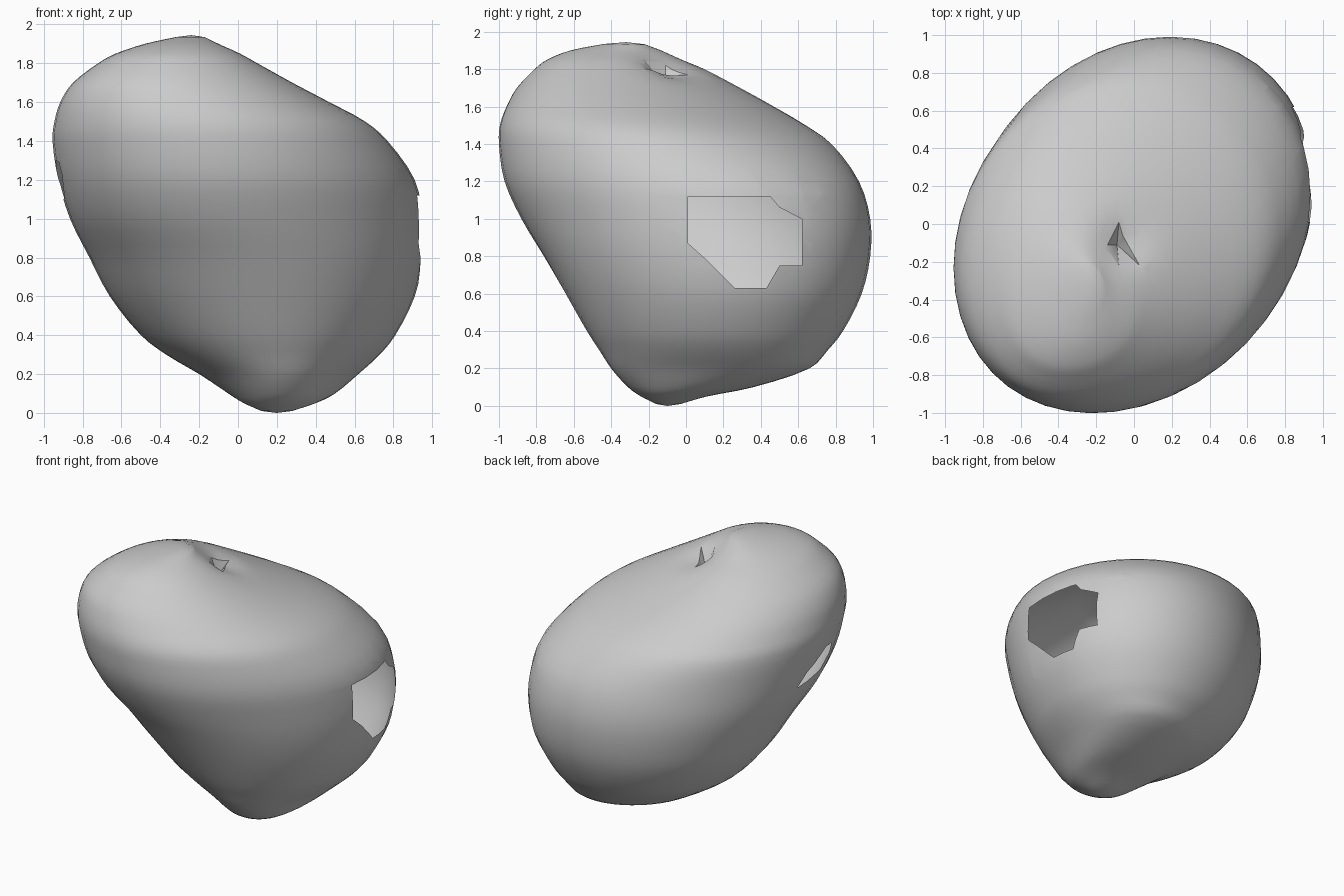
import bpy, bmesh, math
from mathutils import Vector
from mathutils.geometry import intersect_point_tri_2d, tessellate_polygon

if "Cube" in bpy.data.objects:
    bpy.data.objects.remove(bpy.data.objects["Cube"])

# Horizontal slices: z, x min, x max, y min, y max, skew of the front left half, skew of the back right half
SLICES = [
    (0.01, 0.12, 0.28, -0.16, -0.03, 0.0, 0.0),
    (0.05, 0.03, 0.40, -0.24, 0.11, 0.0, 0.1),
    (0.10, -0.05, 0.50, -0.31, 0.36, 0.0, 0.2),
    (0.20, -0.20, 0.62, -0.40, 0.66, -0.03, 0.2),
    (0.30, -0.37, 0.73, -0.465, 0.76, 0.0, 0.15),
    (0.40, -0.50, 0.81, -0.53, 0.84, 0.02, 0.12),
    (0.60, -0.66, 0.91, -0.645, 0.94, 0.06, 0.12),
    (0.80, -0.765, 0.95, -0.76, 0.985, 0.1, 0.13),
    (1.00, -0.865, 0.95, -0.88, 0.985, 0.15, 0.15),
    (1.20, -0.925, 0.91, -0.97, 0.925, 0.16, 0.15),
    (1.40, -0.955, 0.77, -1.0, 0.78, 0.14, 0.07),
    (1.50, -0.945, 0.655, -0.995, 0.64, 0.13, 0.02),
    (1.60, -0.915, 0.47, -0.96, 0.47, 0.12, -0.03),
    (1.70, -0.85, 0.28, -0.905, 0.29, 0.12, -0.08),
    (1.80, -0.72, 0.10, -0.81, 0.10, 0.12, -0.12),
    (1.85, -0.63, 0.01, -0.745, -0.02, 0.12, -0.12),
    (1.90, -0.48, -0.10, -0.62, -0.13, 0.1, -0.1),
    (1.935, -0.32, -0.17, -0.44, -0.22, 0.0, 0.0),
]
SEGS, STEPS = 44, 3


def knot_gap(a, b):
    return max(math.hypot(b[0] - a[0], max(abs(b[i] - a[i]) for i in range(1, 5))), 1e-6)


def smooth_rows():
    """Spline through the slices, spaced by their distance."""
    n = len(SLICES)
    knots = [0]
    for a, b in zip(SLICES, SLICES[1:]):
        knots.append(knots[-1] + knot_gap(a, b))

    def slope(i, c):
        lo, hi = max(0, i - 1), min(n - 1, i + 1)
        return (SLICES[hi][c] - SLICES[lo][c]) / (knots[hi] - knots[lo])

    rows = []
    for i in range(n - 1):
        h = knots[i + 1] - knots[i]
        for s in range(STEPS):
            t = s / STEPS
            rows.append([(2 * t**3 - 3 * t**2 + 1) * SLICES[i][c] + (t**3 - 2 * t**2 + t) * h * slope(i, c)
                         + (3 * t**2 - 2 * t**3) * SLICES[i + 1][c] + (t**3 - t**2) * h * slope(i + 1, c)
                         for c in range(7)])
    return rows + [SLICES[-1]]


def cut_opening(bm, axis, side, outline):
    """Cut a polygonal opening, projected along an axis, out of one side."""
    ia, ib = [i for i in range(3) if i != axis]
    lo = [min(p[k] for p in outline) - 0.02 for k in (0, 1)]
    hi = [max(p[k] for p in outline) + 0.02 for k in (0, 1)]

    def near():
        out = []
        for f in bm.faces:
            a = [v.co[ia] for v in f.verts]
            b = [v.co[ib] for v in f.verts]
            if (f.calc_center_median()[axis] * side > 0.4 and max(a) > lo[0] and min(a) < hi[0]
                    and max(b) > lo[1] and min(b) < hi[1]):
                out.append(f)
        return out

    for p, q in zip(outline, outline[1:] + outline[:1]):
        co, no = Vector((0, 0, 0)), Vector((0, 0, 0))
        co[ia], co[ib] = p
        no[ia], no[ib] = q[1] - p[1], p[0] - q[0]
        faces = near()
        geom = faces + list({e for f in faces for e in f.edges}) + list({v for f in faces for v in f.verts})
        bmesh.ops.bisect_plane(bm, geom=geom, plane_co=co, plane_no=no, dist=1e-5)
    pts = [Vector((p[0], p[1], 0)) for p in outline]
    tris = [[pts[i].to_2d() for i in t] for t in tessellate_polygon([pts])]
    gone = []
    for f in near():
        c = f.calc_center_median()
        if any(intersect_point_tri_2d(Vector((c[ia], c[ib])), *t) for t in tris):
            gone.append(f)
    bmesh.ops.delete(bm, geom=gone, context='FACES')


# Lumpy body lofted through the slices
bm = bmesh.new()
rings = []
for z, x0, x1, y0, y1, skew_a, skew_b in smooth_rows():
    ring = []
    for s in range(SEGS):
        t = math.tau * s / SEGS
        mix = 0.5 + 0.5 * math.sin(t + math.pi / 4)
        skew = math.asin(skew_a + (skew_b - skew_a) * mix)
        ring.append(bm.verts.new(((x0 + x1) / 2 + (x1 - x0) / 2 * math.cos(t),
                                  (y0 + y1) / 2 + (y1 - y0) / 2 * math.sin(t + skew), z)))
    rings.append(ring)
for a, b in zip(rings, rings[1:]):
    for s in range(SEGS):
        r = (s + 1) % SEGS
        bm.faces.new((a[s], a[r], b[r], b[s]))
for ring, point, flip in ((rings[0], (0.2, -0.1, 0), True), (rings[-1], (-0.24, -0.32, 1.945), False)):
    tip = bm.verts.new(point)
    for s in range(SEGS):
        tri = (ring[s], ring[(s + 1) % SEGS], tip)
        bm.faces.new(tri[::-1] if flip else tri)

# Shallow dimple near the top
for v in bm.verts:
    if v.co.z > 1.5:
        d2 = (v.co.x + 0.06) ** 2 + (v.co.y + 0.1) ** 2
        v.co.z -= 0.05 * math.exp(-d2 / 0.015)

# Large opening on the right, small one on the left, pit on top
cut_opening(bm, 0, 1, [(0.01, 1.12), (0.45, 1.12), (0.5, 1.06), (0.62, 1.0), (0.62, 0.75), (0.5, 0.75),
                       (0.43, 0.63), (0.26, 0.63), (0.1, 0.79), (0.01, 0.87)])
cut_opening(bm, 0, -1, [(-0.03, 1.08), (-0.1, 1.17), (-0.3, 1.3), (-0.38, 1.29), (-0.38, 1.22), (-0.28, 1.12)])
PIT = [(-0.14, -0.11), (-0.08, 0.01), (-0.06, -0.06), (0.03, -0.22), (-0.08, -0.22)]
cut_opening(bm, 2, 1, PIT)

# Creased floor of the pit, joined to its rim
rim = [e for e in bm.edges if e.is_boundary and e.verts[0].co.z > 1.5]
apex = bm.verts.new((-0.09, -0.11, 1.7))
for e in rim:
    bm.faces.new((e.verts[0], e.verts[1], apex))
bmesh.ops.recalc_face_normals(bm, faces=bm.faces[:])

mesh = bpy.data.meshes.new("stone_shell")
bm.to_mesh(mesh)
bm.free()
shell = bpy.data.objects.new("stone_shell", mesh)
bpy.context.collection.objects.link(shell)
grey = bpy.data.materials.new("plain grey")
grey.diffuse_color = (0.6, 0.6, 0.6, 1)
grey.use_nodes = True
grey.node_tree.nodes["Principled BSDF"].inputs["Base Color"].default_value = grey.diffuse_color
mesh.materials.append(grey)
bpy.context.view_layer.objects.active = shell
shell.select_set(True)
bpy.ops.object.shade_smooth_by_angle(angle=math.radians(35))
